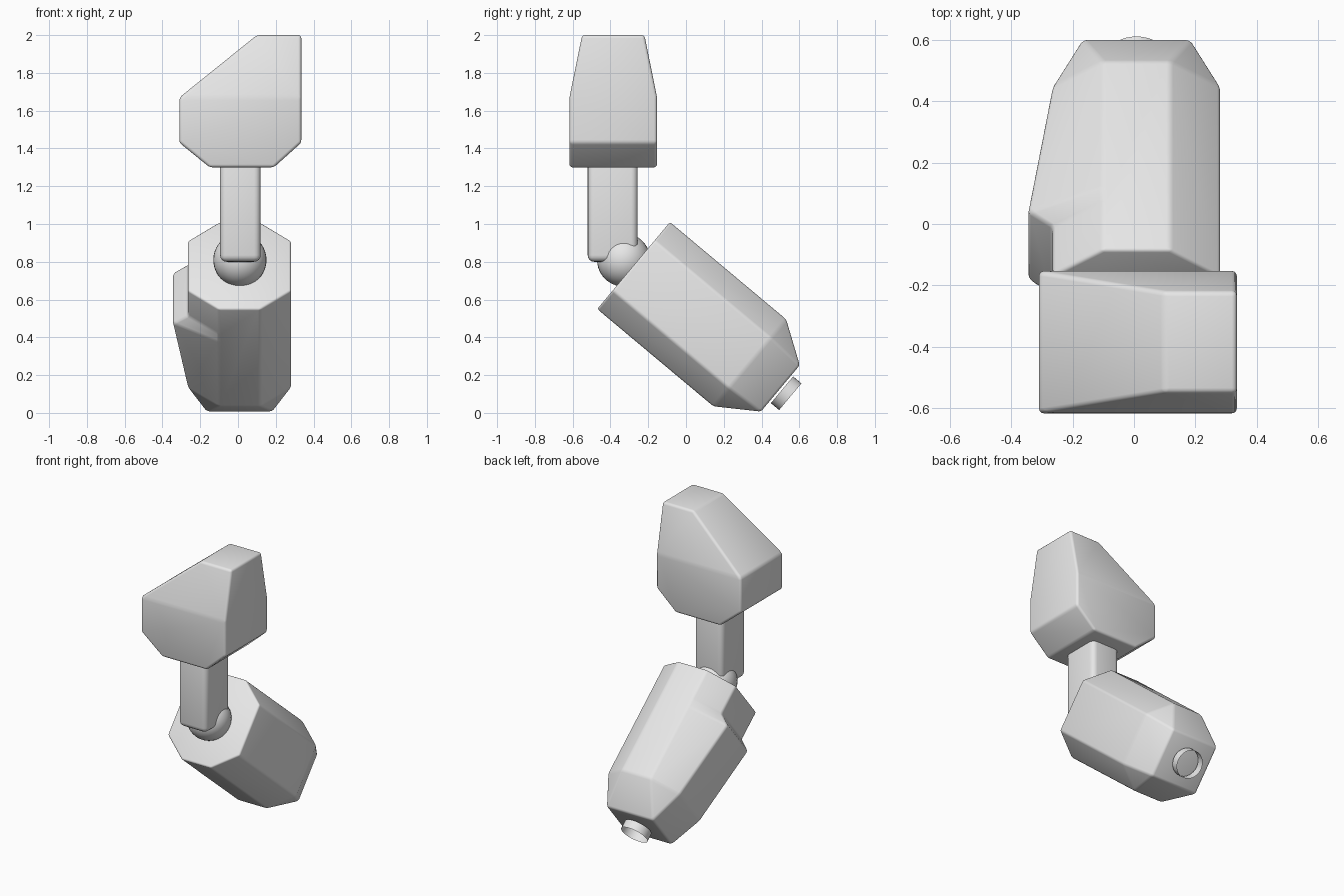
import bpy, bmesh, math
from mathutils import Vector

cube = bpy.data.objects.get("Cube")
if cube:
    bpy.data.objects.remove(cube, do_unlink=True)

grey = bpy.data.materials.new("plain grey")
grey.use_nodes = True
grey.diffuse_color = (0.8, 0.8, 0.8, 1)
grey.node_tree.nodes["Principled BSDF"].inputs["Base Color"].default_value = (0.8, 0.8, 0.8, 1)


def finish(name, bm, bevel=0, segments=3, angle=35):
    """Turn a bmesh into a shaded object with rounded edges."""
    bmesh.ops.recalc_face_normals(bm, faces=bm.faces[:])
    mesh = bpy.data.meshes.new(name)
    bm.to_mesh(mesh)
    bm.free()
    mesh.materials.append(grey)
    obj = bpy.data.objects.new(name, mesh)
    bpy.context.collection.objects.link(obj)
    bpy.ops.object.select_all(action='DESELECT')
    obj.select_set(True)
    bpy.context.view_layer.objects.active = obj
    if bevel:
        mod = obj.modifiers.new("rounded edges", 'BEVEL')
        mod.width = bevel
        mod.segments = segments
        mod.limit_method = 'ANGLE'
        mod.angle_limit = math.radians(7)
        bpy.ops.object.modifier_apply(modifier=mod.name)
    bpy.ops.object.shade_smooth_by_angle(angle=math.radians(angle))
    return obj


# Head: convex block, tapering in depth above its shoulder line
outline = [(-0.31, 1.67), (0.10, 2.0), (0.335, 2.0), (0.335, 1.67),
           (0.335, 1.43), (0.19, 1.30), (-0.15, 1.30), (-0.31, 1.43)]
bm = bmesh.new()
for x, z in outline:
    half = 0.165 if z > 1.9 else 0.232
    for side in (-1, 1):
        bm.verts.new((x, -0.385 + side * half, z))
bmesh.ops.convex_hull(bm, input=bm.verts[:])
bmesh.ops.dissolve_limit(bm, angle_limit=math.radians(2), verts=bm.verts[:], edges=bm.edges[:])
finish("head", bm, 0.016)

# Neck post
bm = bmesh.new()
bmesh.ops.create_cube(bm, size=1)
bmesh.ops.scale(bm, vec=(0.215, 0.265, 0.55), verts=bm.verts[:])
bmesh.ops.translate(bm, vec=(0.0125, -0.388, 1.075), verts=bm.verts[:])
finish("neck_post", bm, 0.035, 4)

# Ball joint
bm = bmesh.new()
bmesh.ops.create_uvsphere(bm, u_segments=32, v_segments=20, radius=0.141)
bmesh.ops.translate(bm, vec=(0.01, -0.33, 0.81), verts=bm.verts[:])
finish("ball_joint", bm)

# Body frame: origin on the front plate, axis running back and down
origin = Vector((0.008, -0.2775, 0.78))
axis = Vector((0, 0.767, -0.642))
rise = Vector((0, 0.642, 0.767))


def place(x, u, d):
    return origin + Vector((x, 0, 0)) + rise * u + axis * d


def octagon(d, bulge=0):
    corner = [(0.11, 0.30), (0.273, 0.173), (0.273, -0.173), (0.11, -0.30)]
    ring = corner + [(-x, u) for x, u in reversed(corner)]
    return [place(x - bulge if x < -0.2 else x, u, d) for x, u in ring]


def square(d):
    corner = [(0.176, 0.16), (0.176, -0.16), (-0.176, -0.16), (-0.176, 0.16)]
    return [place(x, u, d) for x, u in corner for _ in range(2)]


# Body: octagonal loft with a stepped bulge on one side and a square tail
rings = [octagon(0), octagon(0.205), octagon(0.269, 0.08), octagon(0.802), square(1.013)]
bm = bmesh.new()
loops = [[bm.verts.new(p) for p in ring] for ring in rings]
for a, b in zip(loops, loops[1:]):
    for i in range(8):
        j = (i + 1) % 8
        bm.faces.new((a[i], a[j], b[j], b[i]))
bm.faces.new(loops[0])
bm.faces.new(loops[-1])
bmesh.ops.remove_doubles(bm, verts=bm.verts[:], dist=0.0005)
bmesh.ops.dissolve_limit(bm, angle_limit=math.radians(1), verts=bm.verts[:], edges=bm.edges[:])
finish("body", bm, 0.012)

# Tail ring: short open tube floating just behind the tail
bm = bmesh.new()
bmesh.ops.create_cone(bm, cap_ends=False, segments=32, radius1=0.092, radius2=0.092, depth=0.057)
ring = finish("tail_ring", bm)
ring.rotation_euler = axis.to_track_quat('Z', 'Y').to_euler()
ring.location = place(0, 0, 1.053)
